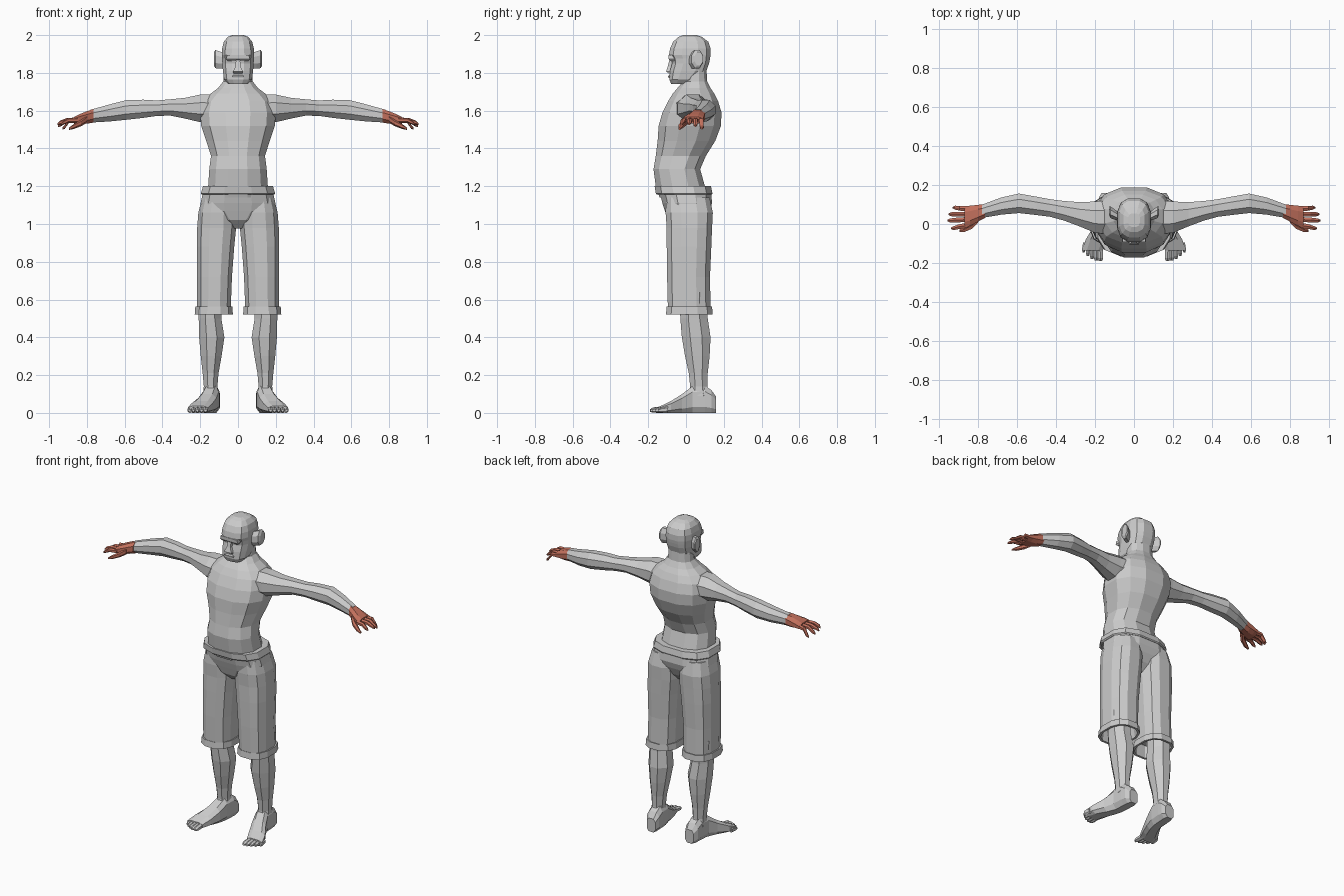
import bpy, bmesh, math


def material(name, rgb):
    m = bpy.data.materials.new(name)
    m.diffuse_color = (*rgb, 1)
    return m


GREY = material("plain grey", (0.6, 0.6, 0.6))
RED = material("brick red", (0.55, 0.165, 0.11))


def loft(name, rows, axis="z", n=12, p=1.0, mat=GREY, mirror=False):
    """Skin rings (x, y, z, half_a, half_b) lying across the given axis; p < 1 is boxier."""
    def wave(f, i):
        v = f(2 * math.pi * (i + 0.5) / n)
        return math.copysign(abs(v) ** p, v)
    cs = [wave(math.cos, i) for i in range(n)]
    sn = [wave(math.sin, i) for i in range(n)]
    mc, ms = max(map(abs, cs)), max(map(abs, sn))
    bm = bmesh.new()
    rings = []
    for x, y, z, a, b in rows:
        ring = []
        for c, s in zip(cs, sn):
            u, v = a * c / mc, b * s / ms
            q = {"z": (x + u, y + v, z), "x": (x, y + u, z + v), "y": (x + u, y, z + v)}[axis]
            ring.append(bm.verts.new(q))
        rings.append(ring)
    for r, s in zip(rings, rings[1:]):
        for i in range(n):
            j = (i + 1) % n
            bm.faces.new((r[i], r[j], s[j], s[i]))
    bm.faces.new(rings[0])
    bm.faces.new(rings[-1])
    bmesh.ops.recalc_face_normals(bm, faces=bm.faces)
    me = bpy.data.meshes.new(name)
    bm.to_mesh(me)
    bm.free()
    me.materials.append(mat)
    ob = bpy.data.objects.new(name, me)
    bpy.context.collection.objects.link(ob)
    if mirror:
        ob.modifiers.new("mirror", "MIRROR").use_mirror_merge = False
    return ob


def upright(table):
    """Rows of (z, centre x, half width, front y, back y) to upright rings."""
    return [(x, (f + b) / 2, z, w, (b - f) / 2) for z, x, w, f, b in table]


# torso and neck
loft("torso", upright([
    (1.14, 0, .155, -.14, .11), (1.20, 0, .158, -.160, .10), (1.29, 0, .152, -.172, .075),
    (1.36, 0, .143, -.160, .105), (1.44, 0, .168, -.150, .155), (1.52, 0, .195, -.145, .185),
    (1.59, 0, .200, -.125, .188), (1.65, 0, .185, -.095, .170), (1.69, 0, .145, -.070, .150),
    (1.72, 0, .105, -.045, .130), (1.755, 0, .078, -.015, .112), (1.83, 0, .072, -.01, .108)]), p=.85)

# head with brow, nose and ears
loft("head", upright([
    (1.740, 0, .052, -.078, .02), (1.765, 0, .074, -.088, .06), (1.81, 0, .080, -.085, .108),
    (1.85, 0, .083, -.074, .122), (1.875, 0, .084, -.078, .127), (1.895, 0, .086, -.090, .130),
    (1.93, 0, .084, -.084, .130), (1.965, 0, .075, -.068, .118), (1.99, 0, .055, -.040, .085),
    (2.0, 0, .030, -.015, .055)]), p=.72)
loft("brow", upright([(1.862, 0, .055, -.082, -.05), (1.873, 0, .062, -.092, -.05),
                      (1.895, 0, .058, -.093, -.05)]), n=4)
loft("nose", upright([(1.797, 0, .024, -.090, -.06), (1.807, 0, .026, -.106, -.06),
                      (1.835, 0, .013, -.096, -.06), (1.875, 0, .011, -.086, -.06)]), n=4)
loft("lips", upright([(1.772, 0, .028, -.093, -.06), (1.783, 0, .032, -.095, -.06),
                      (1.790, 0, .024, -.089, -.06)]), n=4)
loft("ear", [(.072, .035, 1.865, .022, .040), (.098, .048, 1.868, .026, .046),
             (.120, .060, 1.873, .030, .048), (.128, .068, 1.875, .022, .036)],
     axis="x", n=8, mirror=True)

# arm
loft("arm", [(.10, .035, 1.610, .09, .075), (.20, .035, 1.612, .080, .073),
             (.28, .050, 1.613, .062, .055), (.36, .068, 1.617, .050, .043),
             (.43, .082, 1.613, .045, .041), (.50, .093, 1.610, .047, .048),
             (.59, .106, 1.604, .050, .052), (.68, .092, 1.588, .044, .045),
             (.78, .065, 1.571, .034, .034)], axis="x", n=8, mirror=True)

# hand: palm, four bent fingers and thumb
loft("palm", [(.765, .066, 1.573, .036, .036), (.80, .055, 1.564, .043, .033),
              (.84, .042, 1.556, .052, .025), (.868, .037, 1.550, .054, .017)],
     axis="x", n=8, p=.85, mat=RED, mirror=True)
for k, (y0, y1, tip, z1) in enumerate([(-.006, -.022, .938, 1.527), (.023, .018, .956, 1.528),
                                      (.050, .050, .952, 1.518), (.077, .084, .930, 1.505)]):
    loft("finger_%d" % (k + 1), [
        (.85, y0, 1.550, .013, .014), ((.86 + tip) / 2, (y0 + y1) / 2, 1.548, .012, .013),
        (tip - .012, y1, z1 + .008, .010, .010), (tip, y1, z1, .004, .005)],
        axis="x", n=6, mat=RED, mirror=True)
loft("thumb", [(.80, .025, 1.555, .020, .020), (.83, -.008, 1.535, .016, .017),
               (.87, -.028, 1.516, .013, .013), (.895, -.034, 1.504, .006, .006)],
     axis="x", n=6, mat=RED, mirror=True)

# trousers: waistband, hips and cuffed legs with hollow hems
loft("waistband", upright([
    (1.155, 0, .190, -.152, .137), (1.162, 0, .197, -.160, .140),
    (1.200, 0, .185, -.166, .132), (1.200, 0, .158, -.145, .105)]), p=.75)
loft("hips", upright([
    (.975, 0, .035, -.05, .06), (1.02, 0, .115, -.095, .100), (1.07, 0, .190, -.112, .125),
    (1.11, 0, .198, -.125, .138), (1.17, 0, .185, -.140, .133)]), p=.75)
loft("trouser_leg", upright([
    (1.14, .105, .085, -.105, .125), (1.06, .110, .100, -.108, .142), (.98, .113, .103, -.102, .138),
    (.88, .119, .099, -.102, .134), (.72, .124, .092, -.100, .127), (.56, .127, .089, -.096, .130),
    (.562, .128, .098, -.102, .138), (.522, .128, .101, -.106, .141),
    (.522, .128, .088, -.092, .128), (.60, .128, .080, -.085, .115)]), p=.8, mirror=True)

# lower leg
loft("lower_leg", upright([
    (.64, .150, .062, -.035, .115), (.50, .148, .060, -.030, .115), (.40, .139, .067, -.022, .130),
    (.30, .142, .055, -.005, .125), (.21, .145, .042, .015, .115), (.14, .145, .036, .022, .113),
    (.09, .145, .040, .015, .125)]), n=8, mirror=True)

# foot and toes
loft("foot", [(x, y, h / 2, w, h / 2) for y, x, w, h in [
    (.160, .136, .030, .085), (.135, .138, .042, .120), (.100, .140, .043, .145),
    (.035, .144, .042, .142), (-.020, .163, .048, .100), (-.080, .192, .056, .062),
    (-.135, .212, .053, .036)]], axis="y", n=8, p=.65, mirror=True)
for k in range(5):
    t = k / 4
    x0, x1 = .174 + .078 * t, .172 + .086 * t
    y1, w = -.190 + .045 * t * t, .014 - .005 * t
    loft("toe_%d" % (k + 1), [(x0, -.115 + .02 * t, .018, w, .018), (x1, y1 + .015, .015, w, .014),
                              (x1, y1, .012, w * .6, .007)], axis="y", n=6, mirror=True)
